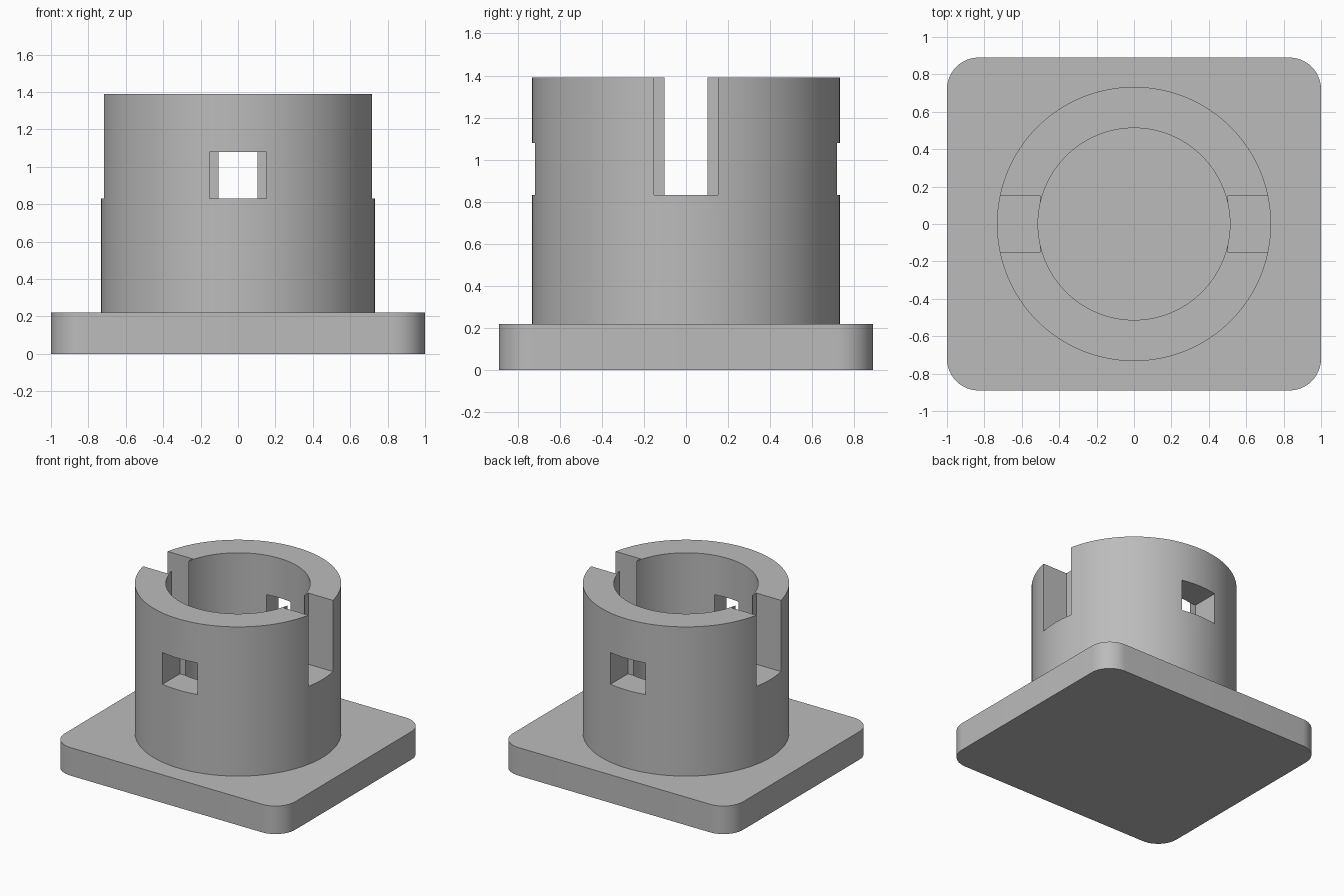
import bpy
import bmesh
import math

if "Cube" in bpy.data.objects:
    bpy.data.objects.remove(bpy.data.objects["Cube"], do_unlink=True)

# Single plain grey
GREY = (0.5, 0.5, 0.5, 1.0)
grey = bpy.data.materials.new("plain grey")
grey.use_nodes = True
grey.diffuse_color = GREY
grey.node_tree.nodes["Principled BSDF"].inputs["Base Color"].default_value = GREY

BASE_TOP, TOP = 0.22, 1.39
OUTER, INNER = 0.733, 0.513
OPENING_Z = 0.832      # floor of slots and windows
STEP = 0.503           # distance from the axis where openings narrow


def finish(name, bm):
    mesh = bpy.data.meshes.new(name)
    bm.to_mesh(mesh)
    bm.free()
    mesh.materials.append(grey)
    obj = bpy.data.objects.new(name, mesh)
    bpy.context.collection.objects.link(obj)
    return obj


def box(name, low, high):
    bm = bmesh.new()
    bmesh.ops.create_cube(bm, size=1)
    for v in bm.verts:
        v.co = [(a + b) / 2 + c * (b - a) for a, b, c in zip(low, high, v.co)]
    return finish(name, bm)


def cylinder(name, radius, low, high):
    bm = bmesh.new()
    bmesh.ops.create_cone(bm, cap_ends=True, segments=128, radius1=radius,
                          radius2=radius, depth=high - low)
    bmesh.ops.translate(bm, verts=bm.verts, vec=(0, 0, (low + high) / 2))
    return finish(name, bm)


def select(obj):
    bpy.ops.object.select_all(action='DESELECT')
    obj.select_set(True)
    bpy.context.view_layer.objects.active = obj


def cut(obj, cutter):
    mod = obj.modifiers.new("cut", 'BOOLEAN')
    mod.operation = 'DIFFERENCE'
    mod.solver = 'EXACT'
    mod.object = cutter
    select(obj)
    bpy.ops.object.modifier_apply(modifier=mod.name)
    bpy.data.objects.remove(cutter, do_unlink=True)


# Base plate with rounded upright corners
base = box("base_plate", (-1, -0.89, 0), (1, 0.89, BASE_TOP))
bm = bmesh.new()
bm.from_mesh(base.data)
upright = [e for e in bm.edges if abs(e.verts[0].co.z - e.verts[1].co.z) > 0.1]
bmesh.ops.bevel(bm, geom=upright, offset=0.17, segments=12, profile=0.5,
                affect='EDGES')
bm.to_mesh(base.data)
bm.free()

# Hollow round collar
collar = cylinder("collar", OUTER, BASE_TOP, TOP)
cut(collar, cylinder("bore", INNER, 0, 2))

# Open slots at the sides, windows at front and back, each narrower inside
for axis, top in ((0, 2), (1, 1.08)):
    for side in (-1, 1):
        for half, start in ((0.103, 0.3), (0.152, STEP)):
            ends = sorted((side * start, side))
            low, high = [-half, -half, OPENING_Z], [half, half, top]
            low[axis], high[axis] = ends
            cut(collar, box("opening", low, high))

# Smooth curved walls, crisp edges
for obj in (base, collar):
    select(obj)
    bpy.ops.object.shade_smooth_by_angle(angle=math.radians(30))
